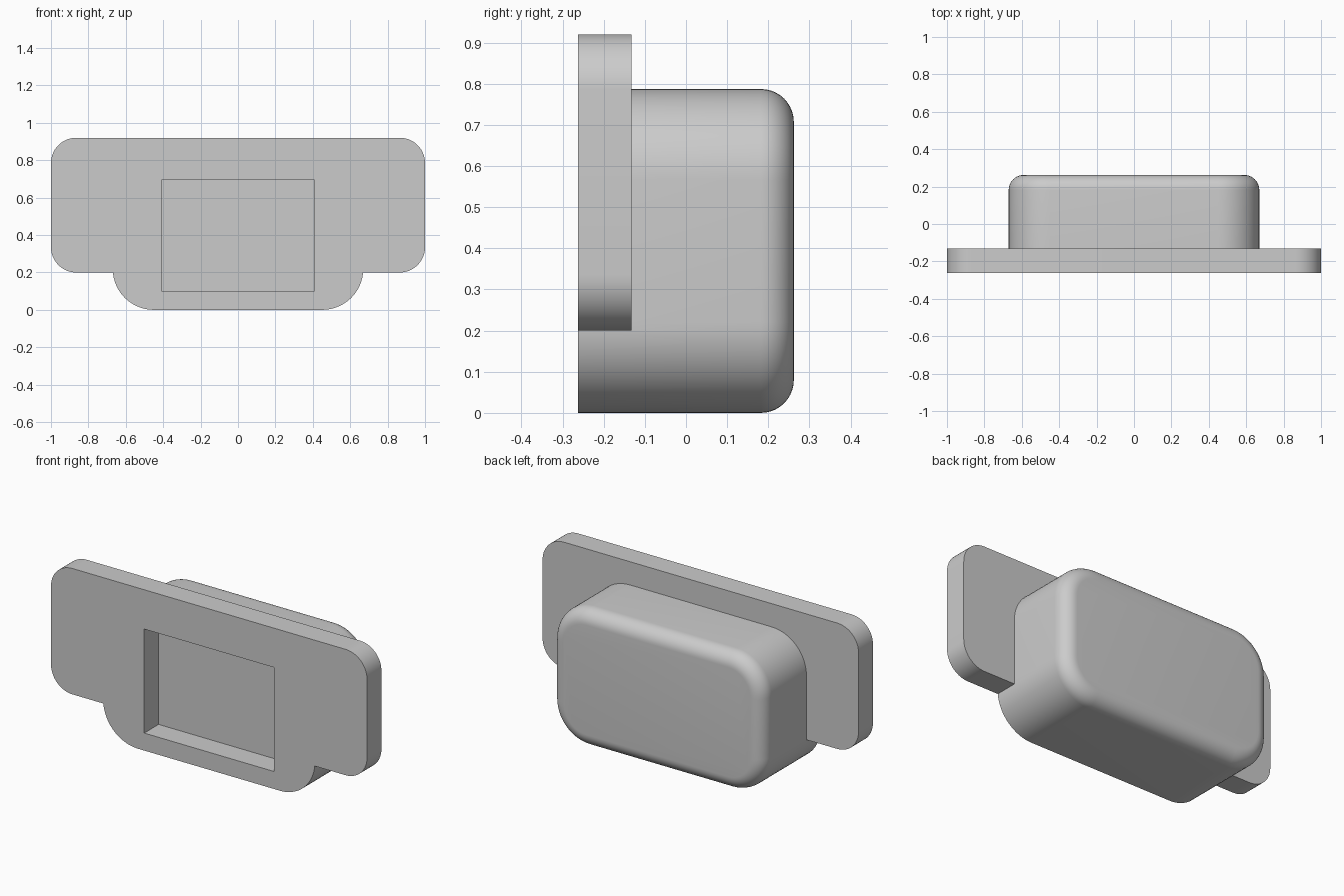
import bpy, bmesh
from math import sin, cos, pi, radians

if "Cube" in bpy.data.objects:
    bpy.data.objects.remove(bpy.data.objects["Cube"], do_unlink=True)

FRONT, PLATE_BACK, BACK = -0.262, -0.132, 0.262

grey = bpy.data.materials.new("plain_grey")
grey.use_nodes = True
colour = (0.6, 0.6, 0.6, 1)
grey.diffuse_color = colour
grey.node_tree.nodes["Principled BSDF"].inputs["Base Color"].default_value = colour


def rounded_slab(name, half_w, z0, z1, y0, y1, radius=0, fillet=0, steps=14):
    """Rounded rectangle in XZ, extruded along Y, with an optional back fillet."""
    bm = bmesh.new()
    if radius:
        corners = [(half_w - radius, z1 - radius), (radius - half_w, z1 - radius),
                   (radius - half_w, z0 + radius), (half_w - radius, z0 + radius)]
        pts = [(cx + radius * cos(a), cz + radius * sin(a))
               for q, (cx, cz) in enumerate(corners)
               for a in [(q + i / steps) * pi / 2 for i in range(steps + 1)]]
    else:
        pts = [(half_w, z0), (half_w, z1), (-half_w, z1), (-half_w, z0)]
    face = bm.faces.new([bm.verts.new((x, y0, z)) for x, z in pts])
    out = bmesh.ops.extrude_face_region(bm, geom=[face])
    moved = [g for g in out["geom"] if isinstance(g, bmesh.types.BMVert)]
    bmesh.ops.translate(bm, verts=moved, vec=(0, y1 - y0, 0))
    if fillet:
        rim = [e for e in bm.edges if all(v.co.y > y1 - 1e-4 for v in e.verts)]
        bmesh.ops.bevel(bm, geom=rim, offset=fillet, segments=10, profile=0.5,
                        affect='EDGES', clamp_overlap=False)
    bmesh.ops.recalc_face_normals(bm, faces=bm.faces)
    mesh = bpy.data.meshes.new(name)
    bm.to_mesh(mesh)
    bm.free()
    mesh.materials.append(grey)
    obj = bpy.data.objects.new(name, mesh)
    bpy.context.collection.objects.link(obj)
    return obj


def boolean(target, tool, operation):
    mod = target.modifiers.new(operation.title(), 'BOOLEAN')
    mod.operation, mod.object, mod.solver = operation, tool, 'EXACT'
    bpy.context.view_layer.objects.active = target
    bpy.ops.object.modifier_apply(modifier=mod.name)
    bpy.data.objects.remove(tool, do_unlink=True)


# Rounded body joined to the wide flange, flush at the front
housing = rounded_slab("housing", 0.67, 0, 0.787, FRONT, BACK, 0.22, 0.08)
flange = rounded_slab("flange", 1.0, 0.2, 0.92, FRONT, PLATE_BACK, 0.135)
boolean(housing, flange, 'UNION')

# Rectangular recess in the front
recess = rounded_slab("recess_cutter", 0.41, 0.1, 0.695, FRONT - 0.1, PLATE_BACK)
boolean(housing, recess, 'DIFFERENCE')

# Smooth rounded surfaces, crisp corners
bpy.ops.object.select_all(action='DESELECT')
housing.select_set(True)
bpy.context.view_layer.objects.active = housing
bpy.ops.object.shade_smooth_by_angle(angle=radians(30))
